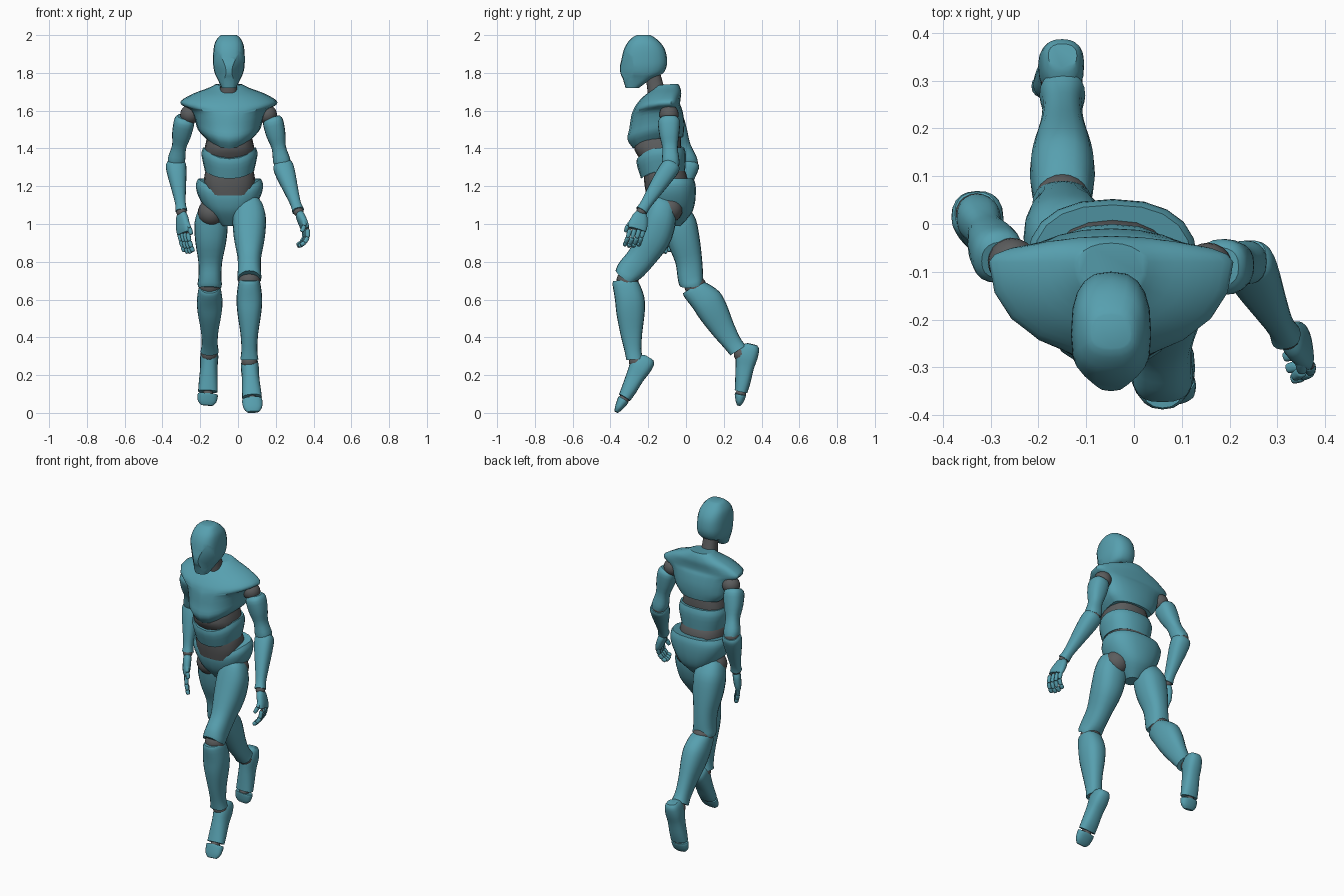
import bpy, bmesh, math
from mathutils import Vector

if "Cube" in bpy.data.objects:
    bpy.data.objects.remove(bpy.data.objects["Cube"])

UNIT = 0.01   # all lengths below are in hundredths
SIDES = 20


def material(name, colour):
    mat = bpy.data.materials.new(name)
    mat.use_nodes = True
    mat.diffuse_color = colour
    mat.node_tree.nodes["Principled BSDF"].inputs["Base Color"].default_value = colour
    return mat


teal = material("teal shell", (0.095, 0.35, 0.43, 1))
grey = material("grey joint", (0.105, 0.108, 0.11, 1))


def finish(obj, name, mat, angle=38):
    obj.name = obj.data.name = name
    obj.data.materials.append(mat)
    bpy.ops.object.select_all(action='DESELECT')
    obj.select_set(True)
    bpy.context.view_layer.objects.active = obj
    bpy.ops.object.shade_smooth_by_angle(angle=math.radians(angle))


def blend(rows, steps=3):
    """Catmull-Rom interpolation of the profile rows."""
    out = []
    last = len(rows) - 1
    for i in range(last):
        quad = [rows[min(max(i + j, 0), last)] for j in (-1, 0, 1, 2)]
        for k in range(steps):
            s = k / steps
            out.append([b + s / 2 * (c - a + s * (2 * a - 5 * b + 4 * c - d + s * (3 * (b - c) + d - a)))
                        for a, b, c, d in zip(*quad)])
    return out + [list(rows[-1])]


def loft(name, mat, start, end, rows, side=(1, 0, 0), power=2.4, dip=(0, 0), cuts=()):
    """Rows: percent along the axis, half width, front depth, back depth, front shift."""
    start, end = Vector(start), Vector(end)
    axis = (end - start).normalized()
    u = Vector(side)
    u = (u - axis * u.dot(axis)).normalized()
    front = axis.cross(u)
    bm = bmesh.new()
    rings = []
    for t, w, f, b, shift in blend([(tuple(r) + (0,))[:5] for r in rows]):
        ring = []
        sag = dip[0] + (dip[1] - dip[0]) * t / rows[-1][0]
        for k in range(SIDES):
            ang = math.tau * k / SIDES
            c, s = math.cos(ang), math.sin(ang)
            x = math.copysign(abs(c) ** (2 / power), c) * w
            y = math.copysign(abs(s) ** (2 / power), s) * (f if s > 0 else b) + shift
            p = start.lerp(end, t / 100) + u * x + front * y + axis * sag * max(s, 0) ** 2
            ring.append(bm.verts.new(p * UNIT))
        rings.append(ring)
    for lower, upper in zip(rings, rings[1:]):
        for k in range(SIDES):
            n = (k + 1) % SIDES
            bm.faces.new((lower[k], lower[n], upper[n], upper[k]))
    bm.faces.new(rings[0])
    bm.faces.new(rings[-1])
    # Planar facets
    for point, normal in cuts:
        res = bmesh.ops.bisect_plane(bm, geom=bm.verts[:] + bm.edges[:] + bm.faces[:],
                                     plane_co=Vector(point) * UNIT, plane_no=normal, clear_outer=True)
        edges = [e for e in res["geom_cut"] if isinstance(e, bmesh.types.BMEdge)]
        if edges:
            bmesh.ops.edgeloop_fill(bm, edges=edges)
    bmesh.ops.recalc_face_normals(bm, faces=bm.faces)
    mesh = bpy.data.meshes.new(name)
    bm.to_mesh(mesh)
    bm.free()
    obj = bpy.data.objects.new(name, mesh)
    bpy.context.collection.objects.link(obj)
    finish(obj, name, mat)


def ball(name, centre, radius):
    bpy.ops.mesh.primitive_uv_sphere_add(segments=20, ring_count=12, radius=radius * UNIT,
                                         location=Vector(centre) * UNIT)
    finish(bpy.context.object, name, grey)


def column(name, mat, top, rows, **options):
    """A loft straight down from its top, so row positions are plain distances."""
    loft(name, mat, top, Vector(top) - Vector((0, 0, 100)), rows, **options)


# Head with two slanted face facets, and neck
column("head", teal, (-4.8, -23, 200),
       [(0, 4, 3, 4), (1, 5.5, 5, 6), (4, 7.4, 8, 9.5), (8, 8.2, 10, 12), (13, 8.4, 11.2, 13),
        (17, 8.2, 12, 12.6), (20.5, 7.4, 11.6, 10.5), (23, 6.2, 10.5, 5), (28, 3.8, 4, 3, 5)],
       power=2.6,
       cuts=[((-4.8 + s * 2.5, -34, 183), (s * 0.75, -0.65, -0.12)) for s in (-1, 1)])
loft("neck", grey, (-5, -18, 181), (-5, -15, 167), [(0, 4, 4, 4), (50, 4.3, 4.3, 4.3), (100, 5, 5, 5)])

# Torso shells around a grey core
column("chest", teal, (-4.8, -8, 174),
       [(0, 7, 8, 4), (2, 11, 10.5, 5), (5, 19, 15, 5.5), (8.5, 25, 18.5, 5), (11, 25, 20, 5),
        (13.5, 20.5, 21, 6), (19, 18, 22, 7), (24, 16.5, 23, 7), (28, 13, 20, 6.5)],
       power=2.1, dip=(1, 6))
column("abdomen_core", grey, (-4.5, -12, 149),
       [(0, 11, 13, 9), (8, 13, 15.5, 9.5), (13, 13, 13.5, 9), (17, 11, 11, 9), (22, 13, 10.5, 12),
        (28, 13.5, 10, 13), (34, 12, 9, 11)])
column("abdomen_band", teal, (-4.5, -12, 140.5),
       [(0, 14, 14, 11), (4, 14.8, 14, 12), (12.5, 13, 11.8, 11.5)], dip=(6, 4))
column("pelvis", teal, (-4.5, -8, 124),
       [(0, 16.5, 12, 12), (3, 17.8, 12.5, 13), (8, 17, 12, 13.2), (14, 14, 10.5, 12.5),
        (19, 10, 8, 10.5), (25, 4, 4, 5)], dip=(6, 0))

# Legs: the left one steps forward, the right one trails
legs = {
    "left": dict(hip=(5, -9, 108), thigh=(6, -10, 113), knee=(6, -31, 70), shin=(6, -27.5, 27),
                 ankle=(6, -26, 27), heel=(6, -20, 28), sole=(7.5, -33, 7), toe=(8, -37, 0.5),
                 bow=2, calf=0, ham=1.5),
    "right": dict(hip=(-14, -8, 106), thigh=(-14, -6, 110), knee=(-15, 5, 67), shin=(-15, 27.5, 31.5),
                  ankle=(-15.3, 29.5, 31), heel=(-15, 35, 35), sole=(-16, 29, 10), toe=(-16.5, 28, 4),
                  bow=0, calf=1, ham=0.5),
}
for which, p in legs.items():
    bow, calf, ham = p["bow"], p["calf"], p["ham"]
    ball(which + "_hip", p["hip"], 7.3)
    loft(which + "_thigh", teal, p["thigh"], p["knee"],
         [(0, 4, 5, 5), (6, 6.8, 7, 6.5), (22, 8.8, 8.2, 9, -bow / 2), (45, 8.2, 8.6, 8 + ham, -bow),
          (70, 6.3, 7.2, 6.5 + ham, -bow / 2), (88, 6.1, 7, 6 + ham, 1), (96, 6.4, 7.2, 5.6, 1),
          (100, 6.2, 7, 5.2, 1)], dip=(0, -2))
    ball(which + "_knee", p["knee"], 5.8)
    loft(which + "_shin", teal, p["knee"], p["shin"],
         [(-1, 5, 7.5, 3.5), (4, 5.9, 8, 6), (22, 6.8, 7.4, 8.2 + calf), (40, 6.3, 7.2, 7.8 + calf),
          (65, 4.7, 6, 5.6 + calf), (85, 4.2, 4.6, 4.4 + calf), (97, 4.8, 4, 4.8 + calf)])
    ball(which + "_ankle", p["ankle"], 4.2)
    loft(which + "_foot", teal, p["heel"], p["sole"],
         [(-5, 3, 2.8, 2.5), (3, 4.2, 6, 4), (22, 4.8, 7.4, 4.2), (45, 4.6, 6.2, 3.6),
          (75, 5, 4.6, 3.6), (95, 5.2, 3.6, 3.2)])
    ball(which + "_toe_joint", p["sole"], 2.8)
    loft(which + "_toe", teal, p["sole"], p["toe"],
         [(0, 5.2, 3.2, 2.8), (20, 5.4, 3, 2.8), (70, 4.8, 2, 2), (100, 3, 1, 1)])

# Arms and hands
arms = {
    "left": dict(shoulder=(15.5, -9, 158), elbow=(23.7, -8, 131), wrist=(31.8, -23.5, 107),
                 palm=(36, -26, 97), across=(0.25, -1, 0), curl=(-1, -0.2, -0.3)),
    "right": dict(shoulder=(-25.5, -8, 158), elbow=(-33, 2, 132), wrist=(-30, -6.5, 107),
                  palm=(-28.8, -10, 95), across=(0.6, -0.8, 0), curl=(0.5, -0.1, -1)),
}
finger = [(0, 0.8, 0.8, 0.8), (15, 1.15, 1.15, 1.15), (85, 1.05, 1.05, 1.05), (100, 0.7, 0.7, 0.7)]
for which, p in arms.items():
    shoulder, elbow, wrist, palm, across, curl = (
        Vector(p[k]) for k in ("shoulder", "elbow", "wrist", "palm", "across", "curl"))
    across.normalize()
    curl.normalize()
    ball(which + "_shoulder", shoulder, 5.1)
    out = Vector((2.2 if which == "left" else -2.2, 0, 0))
    loft(which + "_upper_arm", teal, shoulder + out, elbow,
         [(5, 4, 4, 4), (14, 5.4, 6, 5.7), (40, 5.1, 5.5, 5), (65, 3.8, 4.2, 4), (90, 4.6, 4.6, 4.6),
          (101, 4, 4.2, 4.4)])
    ball(which + "_elbow", elbow, 4.4)
    loft(which + "_forearm", teal, elbow, wrist,
         [(-4, 4.4, 4, 4.6), (4, 5.4, 4.8, 5.4), (25, 5, 4.8, 5), (55, 3.8, 4, 4),
          (85, 2.8, 3, 3), (100, 3.2, 3.2, 3.2)])
    ball(which + "_wrist", wrist.lerp(palm, 0.05), 2.7)
    loft(which + "_palm", teal, wrist, palm,
         [(10, 2.6, 1.8, 1.8), (30, 4, 2.3, 2.3), (75, 5.1, 2.2, 2.2), (100, 4.8, 1.6, 1.6)], side=across)
    down = (palm - wrist).normalized()
    # Three-part fingers that curl further at each joint
    for i in range(4):
        base = palm + across * (i - 1.5) * 2.5
        ball(f"{which}_knuckle_{i}", base, 0.9)
        for part, (length, bend) in enumerate(((4.8, 0.4), (3.8, 1.2), (3, 4))):
            tip = base + (down + curl * bend).normalized() * (length - abs(i - 1.5) * 0.3)
            loft(f"{which}_finger_{i}_part_{part}", teal, base, tip, finger, side=across)
            base = tip
    root = wrist.lerp(palm, 0.5) + across * 3.6
    bend = root + (down + across * 0.6 + curl * 0.4).normalized() * 4
    loft(which + "_thumb_base", teal, root, bend, finger, side=across)
    loft(which + "_thumb_tip", teal, bend, bend + (down + curl).normalized() * 3.6, finger, side=across)
